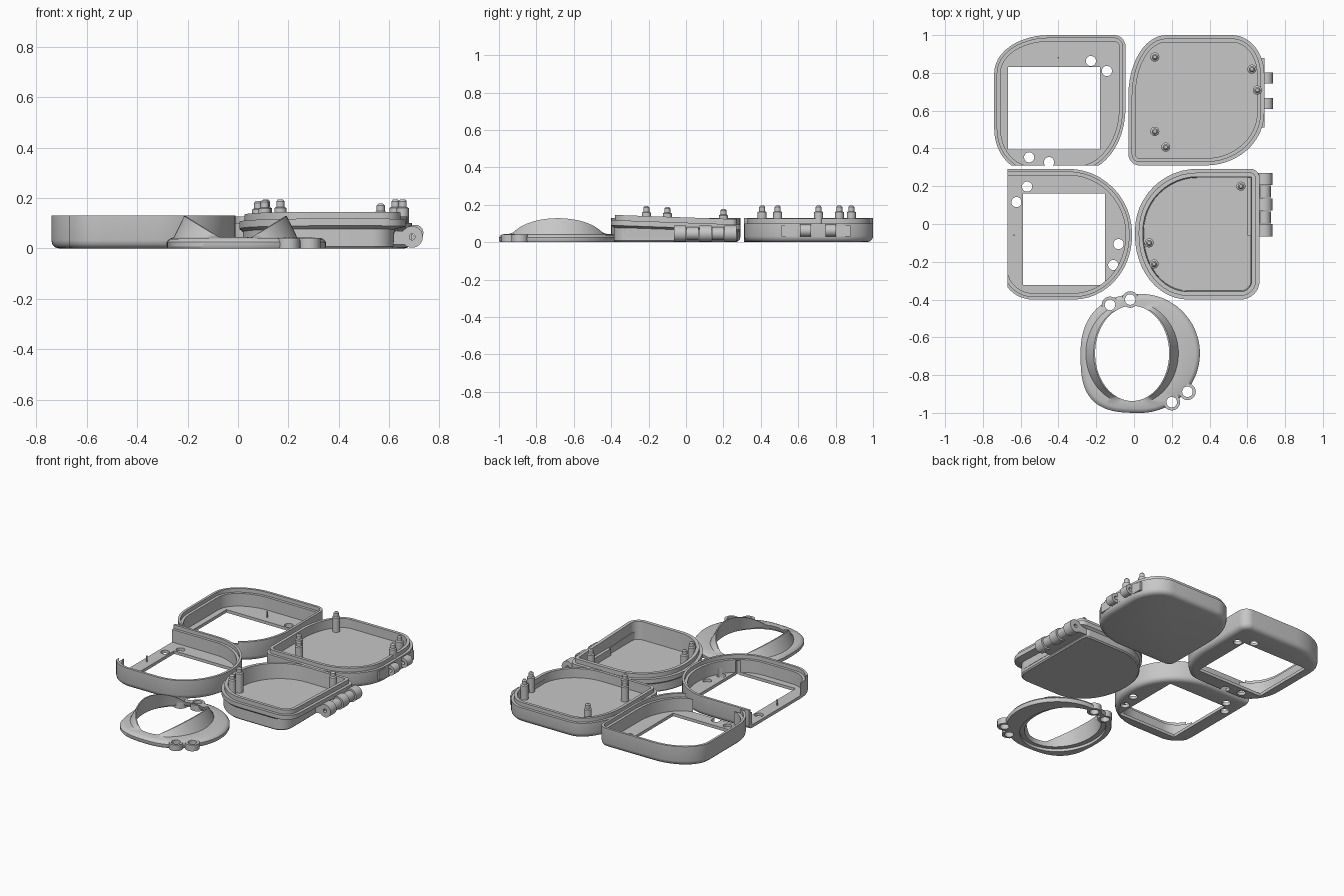
import bpy, bmesh, math
from mathutils import Matrix

cube = bpy.data.objects.get("Cube")
if cube:
    bpy.data.objects.remove(cube, do_unlink=True)

grey = bpy.data.materials.new("light grey")
grey.use_nodes = True
grey.diffuse_color = (0.57, 0.57, 0.57, 1)
grey.node_tree.nodes["Principled BSDF"].inputs["Base Color"].default_value = (0.57, 0.57, 0.57, 1)


def finish(name, bm, smooth=True):
    bmesh.ops.recalc_face_normals(bm, faces=bm.faces)
    mesh = bpy.data.meshes.new(name)
    bm.to_mesh(mesh)
    bm.free()
    obj = bpy.data.objects.new(name, mesh)
    bpy.context.collection.objects.link(obj)
    mesh.materials.append(grey)
    if smooth:
        shade(obj)
    return obj


def activate(obj):
    bpy.ops.object.select_all(action='DESELECT')
    obj.select_set(True)
    bpy.context.view_layer.objects.active = obj


def shade(obj):
    activate(obj)
    bpy.ops.object.shade_smooth_by_angle(angle=math.radians(32))


def loft(loops, closed=False):
    # Skin rings of equal length; cap the ends unless the rings close on themselves
    bm = bmesh.new()
    rings = [[bm.verts.new(p) for p in loop] for loop in loops]
    n = len(rings[0])
    pairs = list(zip(rings, rings[1:]))
    if closed:
        pairs.append((rings[-1], rings[0]))
    for a, b in pairs:
        for i in range(n):
            j = (i + 1) % n
            bm.faces.new((a[i], a[j], b[j], b[i]))
    if not closed:
        bm.faces.new(rings[0][::-1])
        bm.faces.new(rings[-1])
    return bm


def outline(x0, x1, y0, y1, corners, inset, z, steps=12):
    # Rounded plan; corners are (rx, ry) for right-back, left-back, left-front, right-front
    pts = []
    signs = ((1, 1), (-1, 1), (-1, -1), (1, -1))
    for k, ((sx, sy), (rx, ry)) in enumerate(zip(signs, corners)):
        cx = x1 - rx if sx > 0 else x0 + rx
        cy = y1 - ry if sy > 0 else y0 + ry
        for i in range(steps + 1):
            t = math.pi / 2 * (k + i / steps)
            pts.append((cx + (rx - inset) * math.cos(t), cy + (ry - inset) * math.sin(t), z))
    return pts


def rings_of(plan, profile):
    return [outline(*plan, inset, z) for inset, z in profile]


def cylinder(x, y, z0, z1, r, segments=24):
    bm = bmesh.new()
    bmesh.ops.create_cone(bm, cap_ends=True, segments=segments, radius1=r, radius2=r, depth=z1 - z0,
                          matrix=Matrix.Translation((x, y, (z0 + z1) / 2)))
    return bm


def box(x0, x1, y0, y1, z0, z1):
    bm = bmesh.new()
    bmesh.ops.create_cube(bm, size=1, matrix=Matrix.Translation(
        ((x0 + x1) / 2, (y0 + y1) / 2, (z0 + z1) / 2)) @ Matrix.Diagonal((x1 - x0, y1 - y0, z1 - z0, 1)))
    return bm


def combine(obj, bm, operation='DIFFERENCE'):
    tool = finish("cutter", bm, False)
    tool.hide_render = True
    mod = obj.modifiers.new("combine", 'BOOLEAN')
    mod.operation, mod.solver, mod.object = operation, 'EXACT', tool
    activate(obj)
    bpy.ops.object.modifier_apply(modifier=mod.name)
    bpy.data.objects.remove(tool, do_unlink=True)


def knuckle(name, x, z, r, y0, y1, bore=0.012):
    # Hinge barrel along y with a small bore
    loops = []
    for radius, y in ((bore, y0), (r, y0), (r, y1), (bore, y1)):
        loops.append([(x + radius * math.cos(t), y, z + radius * math.sin(t))
                      for t in (math.tau * i / 24 for i in range(24))])
    finish(name, loft(loops, True))


def peg(name, x, y, z0, top):
    # Stepped locating peg with a rounded tip
    profile = ((0.024, z0), (0.024, top - 0.035), (0.016, top - 0.03), (0.016, top - 0.008), (0.009, top))
    finish(name, loft([[(x + r * math.cos(t), y + r * math.sin(t), z)
                        for t in (math.tau * i / 20 for i in range(20))] for r, z in profile]))


# Open frames: stepped wall, window, screw holes and one side cut away
frame_profile = ((0.032, 0), (0.016, 0.004), (0.004, 0.016), (0, 0.032), (0, 0.13),
                 (0.016, 0.13), (0.016, 0.105), (0.034, 0.105), (0.034, 0.02))
frames = {
    "back_frame": dict(
        plan=(-0.74, -0.045, 0.272, 1.0, ((0.06, 0.06), (0.29, 0.2), (0.2, 0.23), (0.26, 0.34))),
        window=(-0.667, -0.18, 0.395, 0.83), gap=(-0.9, 0.1, 0.1, 0.31),
        holes=((-0.228, 0.863), (-0.143, 0.81), (-0.555, 0.353), (-0.45, 0.328)), pin=(-0.4, 0.88)),
    "front_frame": dict(
        plan=(-0.706, -0.01, -0.4, 0.292, ((0.34, 0.345), (0.04, 0.04), (0.17, 0.17), (0.31, 0.34))),
        window=(-0.587, -0.153, -0.323, 0.162), gap=(-0.9, -0.67, -0.6, 0.5),
        holes=((-0.566, 0.198), (-0.622, 0.116), (-0.082, -0.106), (-0.11, -0.217)), pin=(-0.635, -0.06)),
}
for name, f in frames.items():
    frame = finish(name, loft(rings_of(f["plan"], frame_profile)), False)
    combine(frame, box(*f["window"], -0.1, 0.1))
    combine(frame, box(*f["gap"], -0.1, 0.3))
    for x, y in f["holes"]:
        combine(frame, cylinder(x, y, -0.1, 0.06, 0.027))
    shade(frame)
    finish(name + "_pin", cylinder(*f["pin"], 0.015, 0.06, 0.004, 8))

# Shallow tray with pegs
back_plan = (-0.03, 0.69, 0.31, 1.0, ((0.17, 0.21), (0.2, 0.32), (0.06, 0.06), (0.31, 0.28)))
finish("back_tray", loft(rings_of(back_plan, (
    (0.032, 0), (0.016, 0.004), (0.004, 0.016), (0, 0.032), (0, 0.1), (0.018, 0.1),
    (0.018, 0.126), (0.038, 0.126), (0.038, 0.065)))))
for x, y in ((0.11, 0.884), (0.624, 0.82), (0.653, 0.709), (0.11, 0.49), (0.168, 0.407)):
    peg("back_tray_peg", x, y, 0.06, 0.195)
finish("back_hinge_leaf", box(0.65, 0.69, 0.51, 0.88, 0.03, 0.09))
for y in (0.61, 0.745):
    knuckle("back_hinge_knuckle", 0.703, 0.062, 0.032, y, y + 0.058)

# Deep tray: narrower body below a gently sloping rim
front_corners = ((0.05, 0.05), (0.33, 0.33), (0.28, 0.34), (0.1, 0.1))
slope = 0.035
deep = loft(
    rings_of((0.005, 0.63, -0.4, 0.292, front_corners), ((0.022, 0), (0.014, 0.008), (0.014, 0.066)))
    + rings_of((0.005, 0.665, -0.4, 0.292, front_corners), (
        (0, 0.078), (0, 0.106), (0.02, 0.106), (0.02, 0.134), (0.042, 0.134), (0.047, 0.025))))
for v in deep.verts:
    if v.co.z > 0.04:
        v.co.z -= slope * (v.co.y + 0.055)
finish("front_tray", deep)
for x, y in ((0.566, 0.2), (0.08, -0.1), (0.106, -0.212)):
    peg("front_tray_peg", x, y, 0.02, 0.187 - slope * (y + 0.055))
finish("front_hinge_leaf", box(0.6, 0.68, -0.06, 0.27, 0.015, 0.07))
for i in range(5):
    y = -0.065 + i * 0.068
    knuckle("front_hinge_knuckle", 0.69, 0.046, 0.034 if i % 2 else 0.043, y, y + 0.064)

# Eye cup: rounded flange, oval opening and a rim that rises at both sides
cy, count = -0.685, 96
angles = [math.tau * i / count for i in range(count)]


def oval(a, b, height):
    return [(-0.01 + a * math.cos(t), cy + b * math.sin(t), height(t)) for t in angles]


def flange(scale, z):
    # Round on the right, squarer on the left, most of all at the front
    ring = []
    for t in angles:
        c, s = math.cos(t), math.sin(t)
        power = 1 if c > 0 else 2 / (2.3 if s > 0 else 3)
        ring.append((0.033 + scale * 0.316 * math.copysign(abs(c) ** power, c),
                     cy + scale * 0.315 * math.copysign(abs(s) ** power, s), z))
    return ring


def rim(t):
    return 0.045 + 0.083 * max(0, (abs(math.cos(t)) - 0.33) / 0.67)


def ledge(t):
    return 0.018


cup = finish("eye_cup", loft([
    oval(0.212, 0.26, ledge), oval(0.245, 0.283, ledge), oval(0.245, 0.283, lambda t: 0),
    flange(0.985, 0), flange(1, 0.008), flange(1, 0.025), flange(0.97, 0.037),
    flange(0.93, 0.042), oval(0.245, 0.272, lambda t: 0.044), oval(0.204, 0.257, rim), oval(0.196, 0.252, rim),
], True), False)
ears = ((-0.127, -0.428), (-0.02, -0.4), (0.2, -0.943), (0.283, -0.888))
for x, y in ears:
    combine(cup, cylinder(x, y, 0, 0.041, 0.044), 'UNION')
for x, y in ears:
    combine(cup, cylinder(x, y, -0.1, 0.2, 0.028))
shade(cup)
